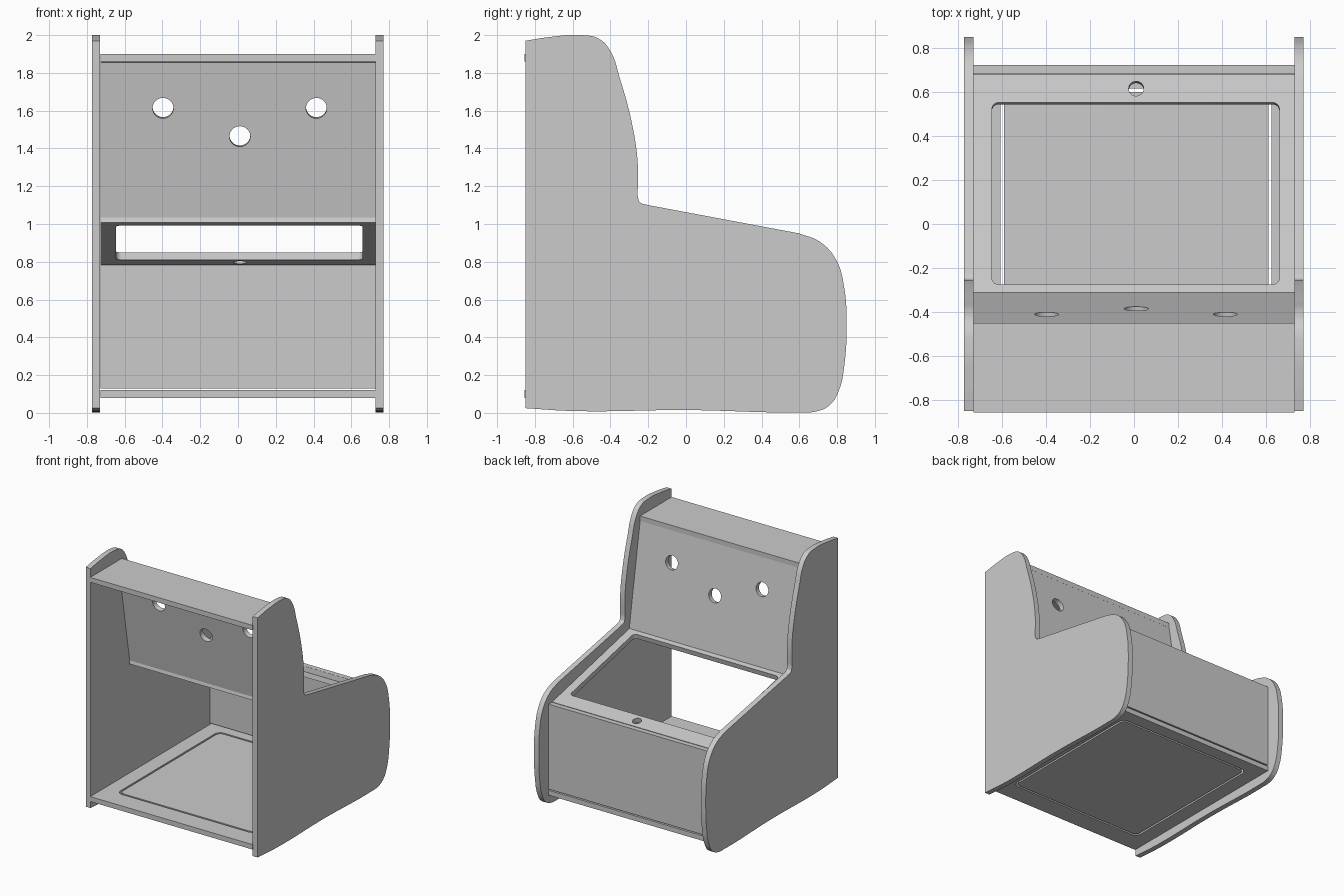
import bpy
from math import sin, cos, pi
from mathutils import Matrix, Vector

cube = bpy.data.objects.get("Cube")
if cube:
    bpy.data.objects.remove(cube, do_unlink=True)

grey = bpy.data.materials.new("plain grey")
grey.use_nodes = True
colour = (0.6, 0.6, 0.6, 1)
grey.diffuse_color = colour
grey.node_tree.nodes["Principled BSDF"].inputs["Base Color"].default_value = colour

T = 0.04          # board thickness
W = 0.728         # half the inner width


def rect(x0, x1, y0, y1, r=0.0):
    """Rectangle outline, with rounded corners when r is given."""
    if not r:
        return [(x0, y0), (x1, y0), (x1, y1), (x0, y1)]
    pts = []
    centres = [(x1 - r, y1 - r), (x0 + r, y1 - r), (x0 + r, y0 + r), (x1 - r, y0 + r)]
    for q, (cx, cy) in enumerate(centres):
        for i in range(7):
            a = (q + i / 6) * pi / 2
            pts.append((cx + r * cos(a), cy + r * sin(a)))
    return pts


def circle(x, y, r):
    return [(x + r * cos(i * pi / 20), y + r * sin(i * pi / 20)) for i in range(40)]


def board(name, loops, origin, u, v, thick=T, smooth=False, corners=()):
    """Flat board: first loop is the outline, the others are holes through it."""
    curve = bpy.data.curves.new(name, 'CURVE')
    curve.dimensions = '2D'
    curve.fill_mode = 'BOTH'
    curve.extrude = thick / 2
    curve.resolution_u = 8
    for loop in loops:
        if smooth:
            s = curve.splines.new('BEZIER')
            s.bezier_points.add(len(loop) - 1)
            for i, (p, co) in enumerate(zip(s.bezier_points, loop)):
                p.co = (*co, 0)
                kind = 'VECTOR' if i in corners else 'AUTO'
                p.handle_left_type = p.handle_right_type = kind
        else:
            s = curve.splines.new('POLY')
            s.points.add(len(loop) - 1)
            for p, co in zip(s.points, loop):
                p.co = (*co, 0, 1)
        s.use_cyclic_u = True
    temp = bpy.data.objects.new(name + " outline", curve)
    bpy.context.collection.objects.link(temp)
    bpy.context.view_layer.update()
    graph = bpy.context.evaluated_depsgraph_get()
    mesh = bpy.data.meshes.new_from_object(temp.evaluated_get(graph))
    bpy.data.objects.remove(temp, do_unlink=True)

    # Stand the board up in its own plane
    u, v = Vector(u).normalized(), Vector(v).normalized()
    m = Matrix((u, v, u.cross(v))).transposed().to_4x4()
    m.translation = origin
    mesh.transform(m)
    mesh.materials.clear()
    mesh.materials.append(grey)
    obj = bpy.data.objects.new(name, mesh)
    bpy.context.collection.objects.link(obj)
    bpy.ops.object.select_all(action='DESELECT')
    obj.select_set(True)
    bpy.context.view_layer.objects.active = obj
    bpy.ops.object.mode_set(mode='EDIT')
    bpy.ops.mesh.select_all(action='SELECT')
    bpy.ops.mesh.remove_doubles(threshold=0.0001)
    bpy.ops.mesh.normals_make_consistent(inside=False)
    bpy.ops.object.mode_set(mode='OBJECT')
    bpy.ops.object.shade_smooth_by_angle()
    return obj


X, Y, Z = (1, 0, 0), (0, 1, 0), (0, 0, 1)

# Curved side boards
profile = [(-.85, 1.97), (-.72, 1.99), (-.55, 2.0), (-.46, 1.98), (-.40, 1.915),
           (-.35, 1.77), (-.29, 1.55), (-.256, 1.33), (-.256, 1.15), (-.245, 1.117),
           (-.2, 1.1), (.6, .95), (.71, .905), (.795, .81), (.838, .66), (.85, .46),
           (.838, .25), (.81, .12), (.765, .045), (.70, .01), (.6, .003),
           (0, .015), (-.6, .01), (-.85, .025)]
for side, x in (("right", -.751), ("left", .749)):
    board(side + "_side", [profile], (x, 0, 0), Y, Z, 0.043, True, (0, 8, 10, 11, 23))

# Top board
board("top_board", [rect(-W, W, -.855, -.45)], (0, 0, 1.88), X, Y)

# Floor with a loose access door
board("floor", [rect(-W, W, -.855, .722), rect(-.605, .625, -.69, .615, .05)],
      (0, 0, .1), X, Y)
board("floor_door", [rect(-.59, .61, -.675, .60, .04)], (0, 0, .1), X, Y)

# Upright board on the low end, with a slit left above the floor
board("end_board", [rect(-W, W, .13, .82)], (0, .702, 0), X, Z)

# Sloping deck with a window and a button hole
board("deck", [rect(-W, W, -.36, .69), rect(-.645, .66, -.285, .56, .03),
               circle(.01, .625, .034)], (0, 0, .95), X, (0, 1, -.22))

# Leaning panel with three round holes
lean = -.17
board("leaning_panel",
      [rect(-W, W, 0, .832), circle(-.397, .588, .055), circle(.415, .588, .055),
       circle(.01, .436, .055)], (0, -.331, 1.037), X, (0, lean, 1))
